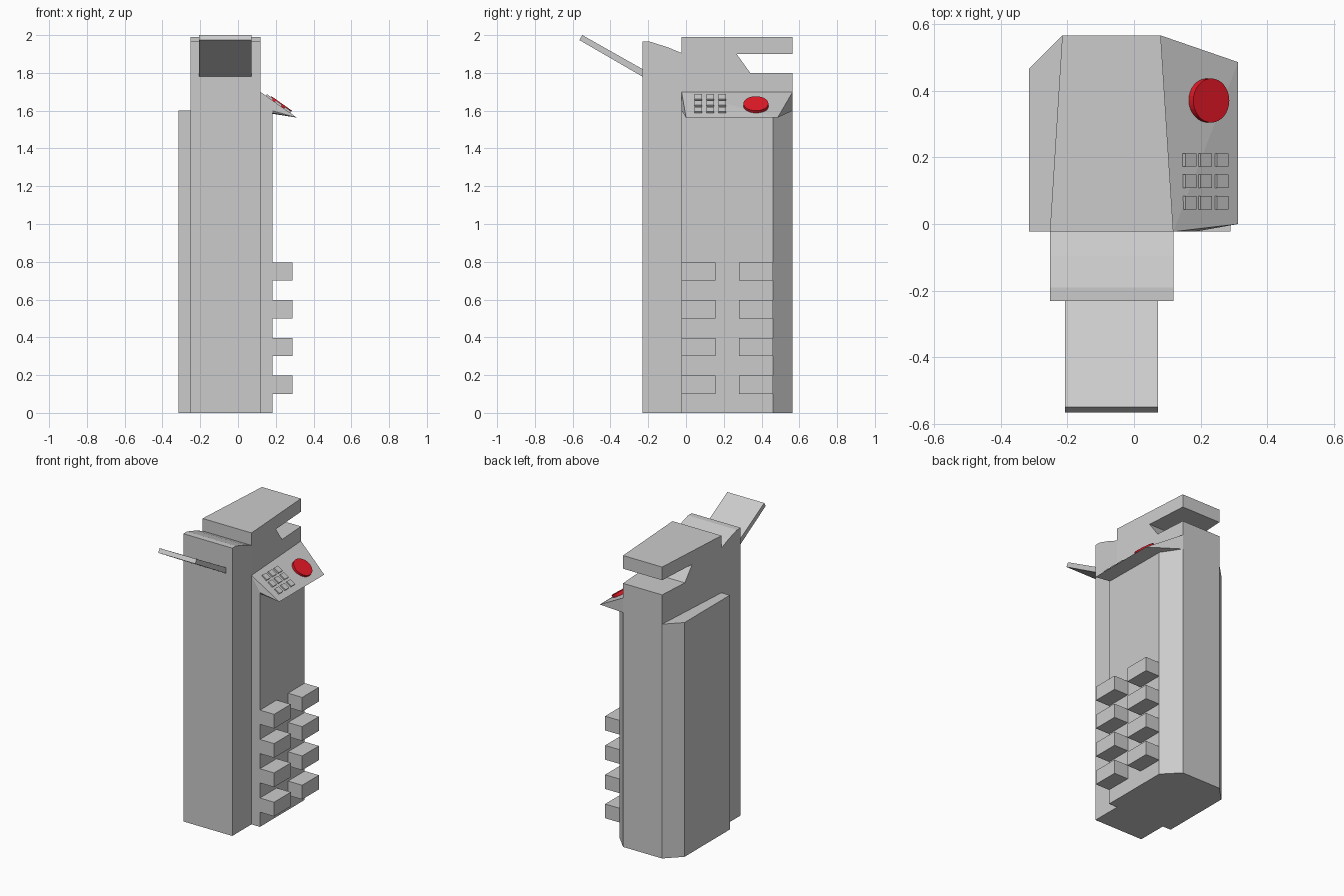
import bpy, bmesh, math
from mathutils import Vector, Matrix

if "Cube" in bpy.data.objects:
    bpy.data.objects.remove(bpy.data.objects["Cube"])


def make(name, bm, mat=None):
    bmesh.ops.recalc_face_normals(bm, faces=bm.faces)
    me = bpy.data.meshes.new(name)
    bm.to_mesh(me)
    bm.free()
    ob = bpy.data.objects.new(name, me)
    bpy.context.collection.objects.link(ob)
    if mat:
        me.materials.append(mat)
    return ob


def loft(name, a, b):
    """Solid between two matching outlines."""
    bm = bmesh.new()
    va = [bm.verts.new(p) for p in a]
    vb = [bm.verts.new(p) for p in b]
    bm.faces.new(va)
    bm.faces.new(vb)
    n = len(a)
    for i in range(n):
        j = (i + 1) % n
        bm.faces.new((va[i], va[j], vb[j], vb[i]))
    return make(name, bm)


def side_profile(name, pts, x_left, x_right):
    """Extrude a (y, z) outline between two x limits, each a function of y."""
    return loft(name, [(x_left(y), y, z) for y, z in pts],
                [(x_right(y), y, z) for y, z in pts])


def plan(name, pts, z0, z1):
    """Extrude an (x, y) outline upward."""
    return loft(name, [(x, y, z0) for x, y in pts], [(x, y, z1) for x, y in pts])


def box(name, lo, hi):
    return plan(name, [(lo[0], lo[1]), (hi[0], lo[1]), (hi[0], hi[1]), (lo[0], hi[1])],
                lo[2], hi[2])


Y0, Y1 = -0.023, 0.565          # rear column front and back


def taper(x0, x1):
    return lambda y: x0 + (x1 - x0) * (y - Y0) / (Y1 - Y0)


# Front column with stepped sloping top
side_profile("front_column",
             [(-0.23, 0), (Y0, 0), (Y0, 1.905), (-0.095, 1.935), (-0.19, 1.965), (-0.23, 1.965)],
             lambda y: -0.252, lambda y: 0.118)

# Tapered rear column with a notch under the cap
side_profile("rear_column",
             [(Y0, 0), (Y1, 0), (Y1, 1.8), (0.34, 1.8), (0.268, 1.9), (Y1, 1.9),
              (Y1, 1.99), (Y0, 1.99)],
             taper(-0.252, -0.215), taper(0.118, 0.08))

# Side housings
plan("left_housing", [(-0.252, Y0), (-0.215, Y1), (-0.315, 0.465), (-0.315, Y0)], 0, 1.6)
plan("right_housing", [(0.118, Y0), (0.182, Y0), (0.182, 0.46), (0.08, Y1)], 0, 1.6)

# Tilted flap on the front
side_profile("front_flap",
             [(-0.23, 1.78), (-0.23, 1.82), (-0.549, 2.0), (-0.565, 1.974)],
             lambda y: -0.207, lambda y: 0.072)

# Console wedge
bm = bmesh.new()
for p in [(0.118, Y0, 1.7), (0.08, Y1, 1.7), (0.312, 0.0, 1.563), (0.312, 0.485, 1.563),
          (0.118, Y0, 1.6), (0.182, Y0, 1.6), (0.182, 0.46, 1.6), (0.08, Y1, 1.6)]:
    bm.verts.new(p)
bmesh.ops.convex_hull(bm, input=bm.verts)
bmesh.ops.dissolve_limit(bm, angle_limit=math.radians(1), verts=bm.verts, edges=bm.edges)
make("console", bm)

# Frame lying on the console slope
slope = math.atan2(0.137, 0.194)


def on_console(x, y):
    z = 1.7 - (x - 0.118) * math.tan(slope)
    return Matrix.Translation((x, y, z)) @ Matrix.Rotation(slope, 4, 'Y')


# Red push button
red = bpy.data.materials.new("button_red")
red.diffuse_color = (0.8, 0.01, 0.02, 1)
red.use_nodes = True
red.node_tree.nodes["Principled BSDF"].inputs["Base Color"].default_value = red.diffuse_color
bm = bmesh.new()
bmesh.ops.create_cone(bm, cap_ends=True, segments=32, radius1=0.066, radius2=0.066,
                      depth=0.03, matrix=on_console(0.223, 0.37))
make("push_button", bm, red)

# Keypad, three by three
for i, x in enumerate((0.165, 0.211, 0.26)):
    for j, y in enumerate((0.064, 0.128, 0.192)):
        bm = bmesh.new()
        bmesh.ops.create_cube(bm, size=1, matrix=on_console(x, y)
                              @ Matrix.Diagonal((0.042, 0.04, 0.02, 1)))
        make(f"key_{i}_{j}", bm)

# Two columns of protruding blocks
for i in range(4):
    z = 0.1 + 0.2 * i
    for side, y in (("front", Y0), ("rear", 0.28)):
        box(f"side_block_{side}_{i}", (0.15, y, z), (0.289, y + 0.18, z + 0.097))
